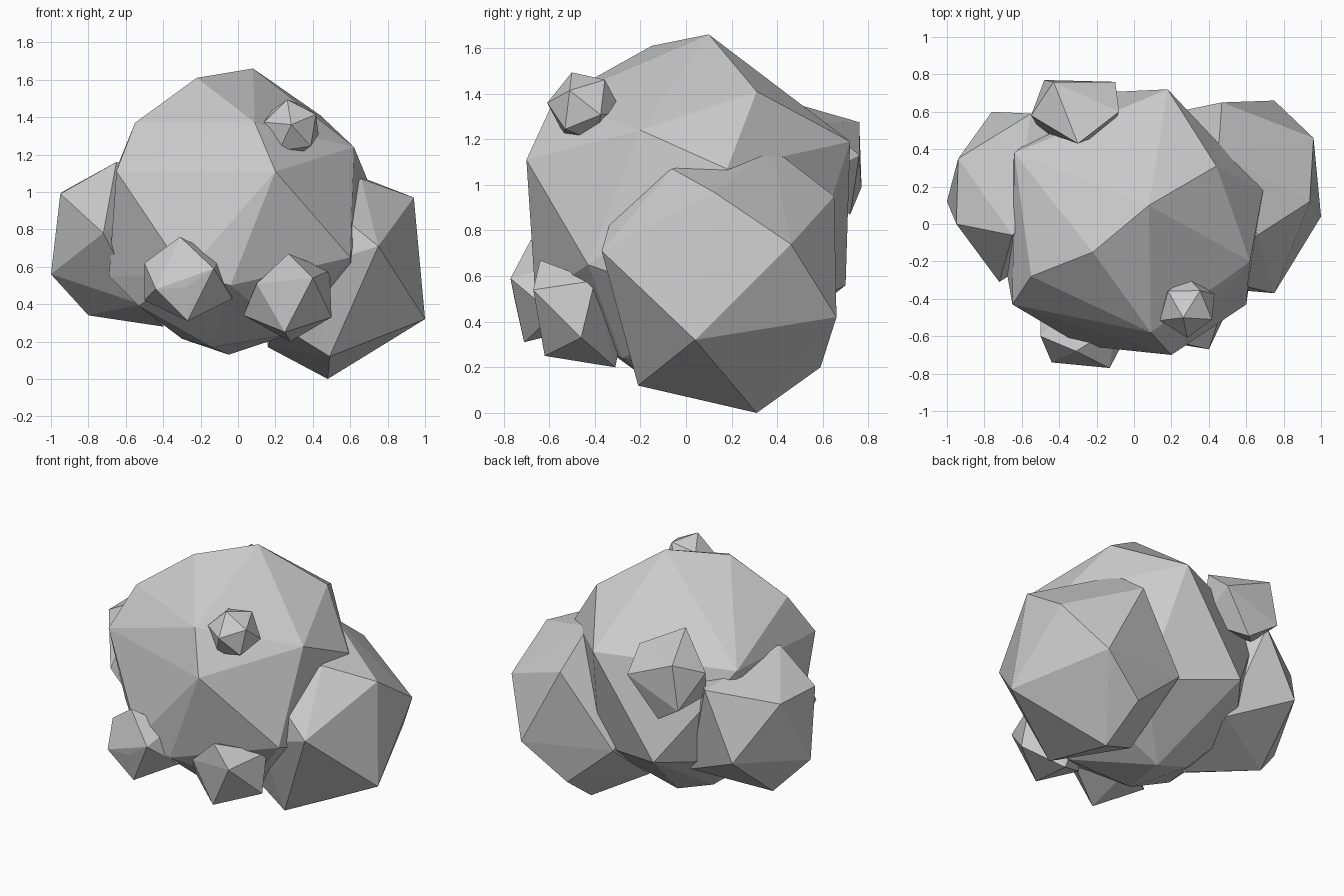
import bpy, bmesh, math
from mathutils import Vector, Matrix


def finish(name, bm):
    bmesh.ops.recalc_face_normals(bm, faces=bm.faces)
    mesh = bpy.data.meshes.new(name)
    bm.to_mesh(mesh)
    bm.free()
    obj = bpy.data.objects.new(name, mesh)
    bpy.context.collection.objects.link(obj)
    return obj


def boulder(name, corners):
    """Faceted rock: convex hull around a few corner points."""
    bm = bmesh.new()
    for c in corners:
        bm.verts.new(c)
    bmesh.ops.convex_hull(bm, input=bm.verts)
    loose = [v for v in bm.verts if not v.link_faces]
    bmesh.ops.delete(bm, geom=loose, context='VERTS')
    return finish(name, bm)


def pebble(name, center, radius, pole, toward):
    """Icosahedron with one corner along 'pole' and a neighbour leaning 'toward'."""
    bm = bmesh.new()
    bmesh.ops.create_icosphere(bm, subdivisions=1, radius=radius)
    ring = next(v.co for v in bm.verts if 0.2 < v.co.z / radius < 0.8)
    phi = math.atan2(ring.y, ring.x)
    z = Vector(pole).normalized()
    t = Vector(toward)
    x = (t - z * t.dot(z)).normalized()
    y = z.cross(x)
    basis = Matrix((x, y, z)).transposed().to_4x4()
    bm.transform(Matrix.Translation(center) @ basis @ Matrix.Rotation(-phi, 4, 'Z'))
    return finish(name, bm)


# central boulder: crown, shoulders, then underside
boulder("main_boulder", [
    (-.22, -.15, 1.61), (.08, .10, 1.66), (.44, .31, 1.41),
    (.09, -.58, 1.37), (-.55, -.28, 1.37),
    (.20, -.70, 1.11), (.62, -.20, 1.24), (.69, .18, 1.07),
    (.18, .72, 1.19), (-.64, .38, 1.15), (-.65, -.43, 1.11),
    (.60, -.43, .65), (-.04, -.66, .50), (-.28, -.65, .56), (-.69, -.20, .55),
    (-.25, .70, .56), (.30, .48, .45), (-.55, .30, .50), (.62, .15, .45),
    (-.05, .16, .13), (-.30, .14, .215), (-.14, -.20, .17),
    (-.53, -.30, .39), (.28, -.28, .24)])

# right boulder: outer corners, then those sunk into the main boulder
boulder("right_boulder", [
    (.94, .12, .97), (1.0, .04, .32), (.96, .46, .74), (.75, -.37, .71),
    (.49, -.21, .12), (.48, .31, 0), (.66, -.06, 1.07), (.75, .66, .42),
    (.47, .65, .95), (.46, .59, .20), (.13, .58, .49), (.45, .38, 1.16),
    (.16, .16, .17), (.20, -.18, .30), (.40, -.34, .60), (.45, -.30, .95),
    (.10, .1, .75)])

# left boulder
boulder("left_boulder", [
    (-1.0, .12, .56), (-.95, 0, .99), (-.94, .35, 1.0), (-.76, .60, .65),
    (-.72, -.31, .78), (-.80, .23, .34), (-.65, -.06, 1.16), (-.55, .59, 1.08),
    (-.40, 0, .28), (-.35, .45, .45), (-.3, .3, 1.05), (-.52, -.18, .40)])

# small stones stuck on the surface
boulder("front_left_stone", [
    (-.31, -.68, .76), (-.44, -.74, .48), (-.13, -.77, .59), (-.28, -.75, .49),
    (-.27, -.71, .31), (-.03, -.58, .43), (-.50, -.60, .62), (-.50, -.50, .42),
    (-.10, -.55, .65), (-.25, -.35, .40)])
boulder("front_right_stone", [
    (.40, -.67, .54), (.27, -.64, .67), (.25, -.62, .25), (.50, -.46, .33),
    (.03, -.48, .34), (.49, -.40, .58), (.28, -.31, .20), (.10, -.62, .51),
    (.20, -.25, .50)])
pebble("upper_stone", (.285, -.445, 1.34), .165, (0, -1, .12), (-.15, 0, 1))
boulder("back_stone", [
    (-.30, .43, 1.37), (-.43, .76, 1.275), (-.48, .77, .99), (-.10, .76, 1.13),
    (-.55, .58, 1.19), (-.30, .72, .87), (-.08, .60, 1.27), (-.50, .50, 1.0),
    (-.12, .50, 1.0)])
